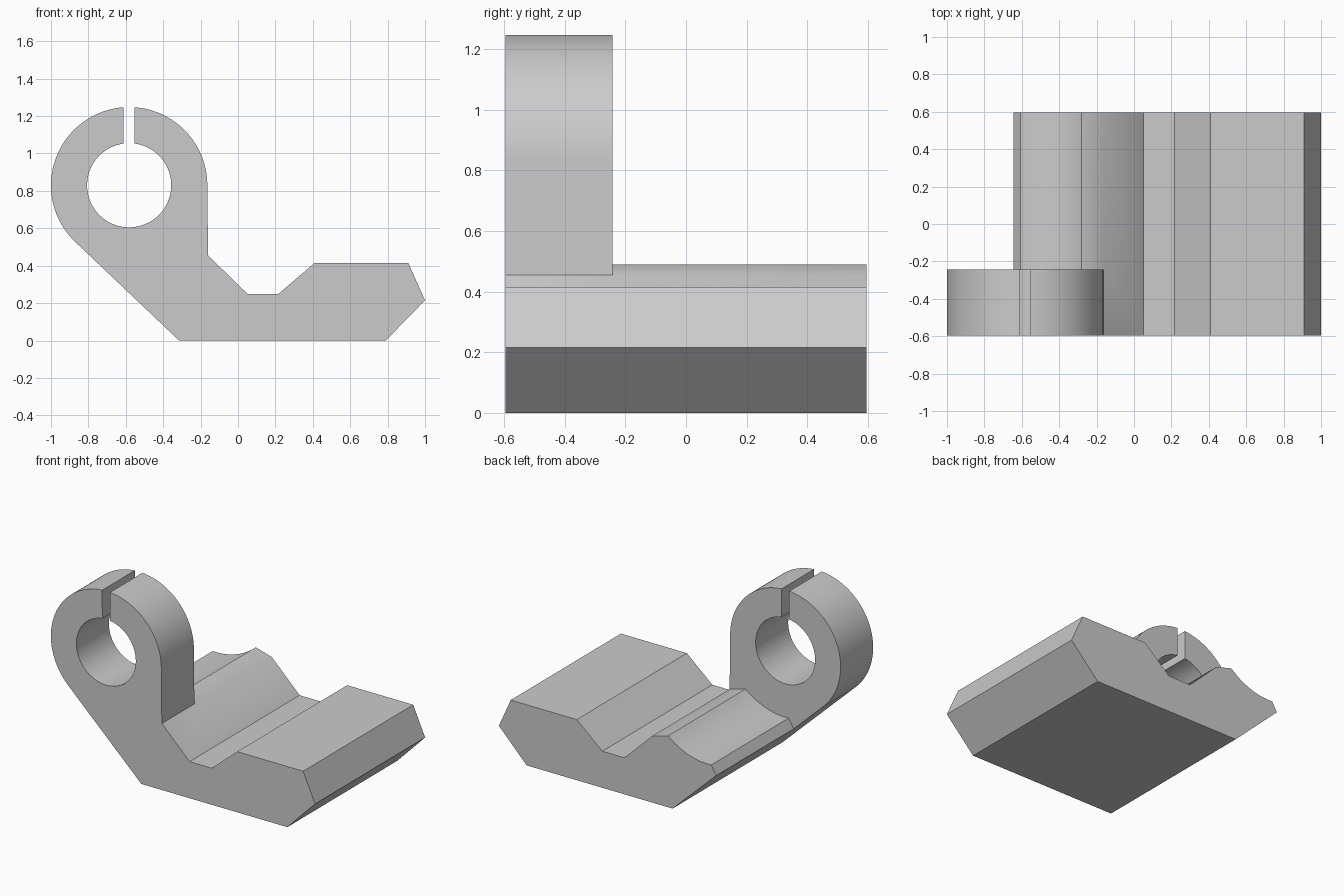
import bpy, bmesh
from math import sin, cos, radians

if "Cube" in bpy.data.objects:
    bpy.data.objects.remove(bpy.data.objects["Cube"], do_unlink=True)

CX, CZ = -0.582, 0.83            # clamp ring axis
R_OUT, R_IN, R_RELIEF = 0.418, 0.225, 0.454
FRONT, STEP, BACK = -0.595, -0.243, 0.595
SLOT = 0.029                     # half width of the slot

grey = bpy.data.materials.new("plain_grey")
grey.use_nodes = True
grey.diffuse_color = (0.6, 0.6, 0.6, 1)
grey.node_tree.nodes["Principled BSDF"].inputs["Base Color"].default_value = (0.6, 0.6, 0.6, 1)


def arc(radius, start, end, steps):
    """Points on an arc about the ring axis, angles in degrees."""
    angles = [radians(start + (end - start) * i / steps) for i in range(steps + 1)]
    return [(CX + radius * cos(a), CZ + radius * sin(a)) for a in angles]


def prism(name, outline, y0, y1):
    """Extrude an x-z outline along y."""
    bm = bmesh.new()
    face = bm.faces.new([bm.verts.new((x, y0, z)) for x, z in outline])
    moved = bmesh.ops.extrude_face_region(bm, geom=[face])["geom"]
    verts = [v for v in moved if isinstance(v, bmesh.types.BMVert)]
    bmesh.ops.translate(bm, verts=verts, vec=(0, y1 - y0, 0))
    bmesh.ops.recalc_face_normals(bm, faces=bm.faces)
    mesh = bpy.data.meshes.new(name)
    bm.to_mesh(mesh)
    bm.free()
    mesh.materials.append(grey)
    obj = bpy.data.objects.new(name, mesh)
    bpy.context.collection.objects.link(obj)
    return obj


# Bracket outline: foot, notch, then the slotted ring
foot = [(-0.315, 0), (0.79, 0), (1, 0.215), (0.91, 0.415), (0.41, 0.415),
        (0.217, 0.25), (0.05, 0.25), (-0.16, 0.455)]
gap_out, gap_in = 4, 7.4         # half slot angle on each radius
ring = (arc(R_OUT, 0, 90 - gap_out, 32)
        + arc(R_IN, 90 - gap_in, gap_in - 270, 64)
        + arc(R_OUT, 90 + gap_out, 226.2, 48))
bracket = prism("clamp_bracket", foot + ring, FRONT, BACK)

# Everything above the curved relief is removed behind the ring
relief = ([(-1.1, 0.255), (-0.68, 0.255)] + arc(R_RELIEF, 266.8, 311.4, 20)
          + [(-0.16, 0.455), (-0.1, 0.4375), (-0.1, 1.4), (-1.1, 1.4)])
cutter = prism("relief_cutter", relief, STEP, BACK + 0.1)
cutter.hide_render = True

bpy.ops.object.select_all(action="DESELECT")
bpy.context.view_layer.objects.active = bracket
bracket.select_set(True)
cut = bracket.modifiers.new("relief", "BOOLEAN")
cut.operation = "DIFFERENCE"
cut.solver = "EXACT"
cut.object = cutter
bpy.ops.object.modifier_apply(modifier=cut.name)
bpy.data.objects.remove(cutter, do_unlink=True)
bpy.ops.object.shade_smooth_by_angle(angle=radians(35))
